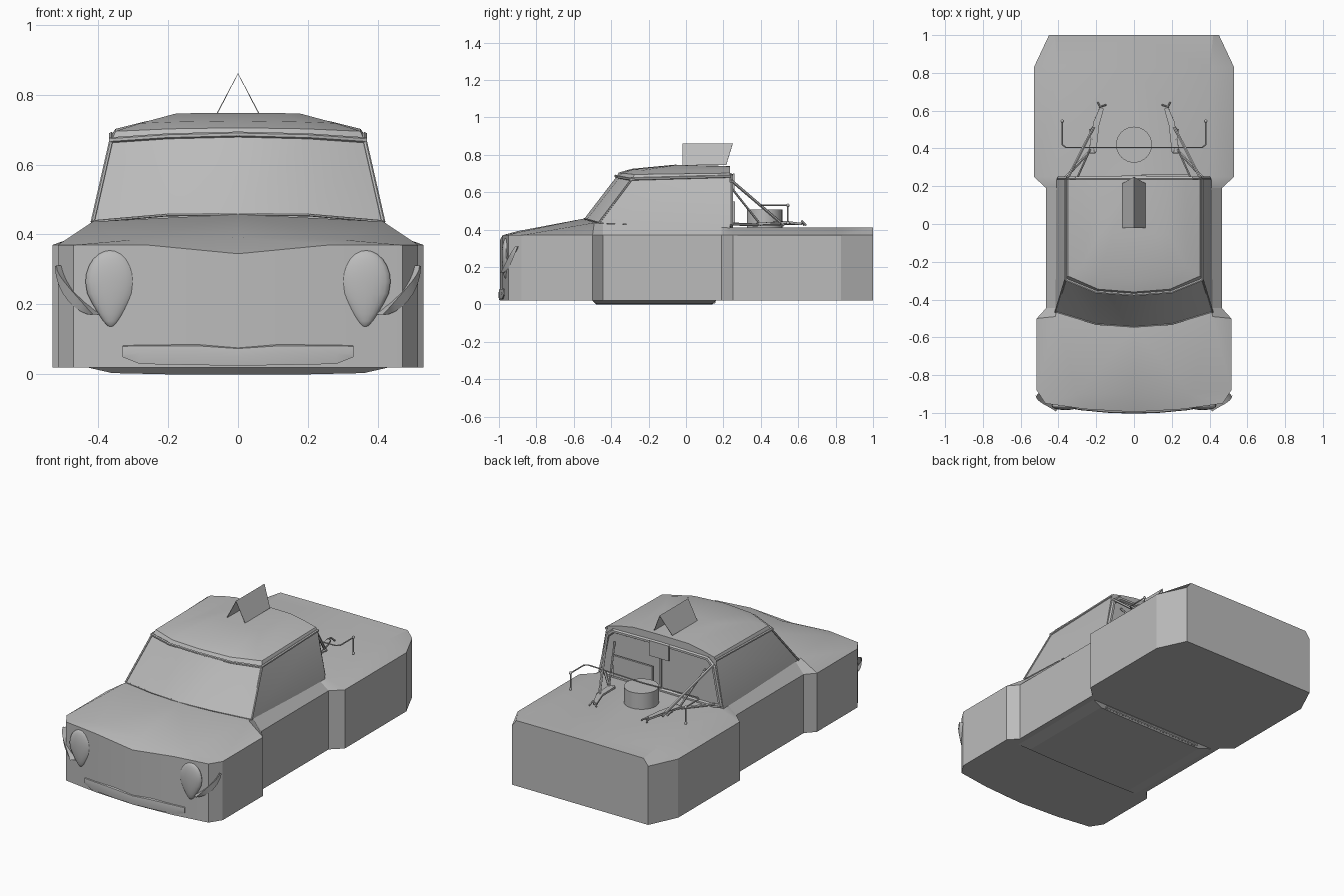
import bpy, bmesh, math
from mathutils import Vector

cube = bpy.data.objects.get("Cube")
if cube:
    bpy.data.objects.remove(cube)

grey = bpy.data.materials.new("plain grey")
grey.use_nodes = True
COLOUR = (0.5, 0.5, 0.5, 1)
grey.diffuse_color = COLOUR
grey.node_tree.nodes["Principled BSDF"].inputs["Base Color"].default_value = COLOUR


def finish(name, bm, mirror=False, smooth=None):
    bmesh.ops.recalc_face_normals(bm, faces=bm.faces)
    mesh = bpy.data.meshes.new(name)
    bm.to_mesh(mesh)
    bm.free()
    mesh.materials.append(grey)
    obj = bpy.data.objects.new(name, mesh)
    bpy.context.collection.objects.link(obj)
    if mirror:
        mod = obj.modifiers.new("Mirror", "MIRROR")
        mod.use_clip = True
    if smooth:
        bpy.ops.object.select_all(action="DESELECT")
        obj.select_set(True)
        bpy.context.view_layer.objects.active = obj
        bpy.ops.object.shade_smooth_by_angle(angle=math.radians(smooth))
    return obj


def loft(bm, sections):
    rows = [[bm.verts.new(p) for p in s] for s in sections]
    for a, b in zip(rows, rows[1:]):
        for i in range(len(a) - 1):
            bm.faces.new((a[i], a[i + 1], b[i + 1], b[i]))
    return rows


def tube(name, points, radius, both=False, sides=6):
    """Straight-segment tube along a path."""
    pts = [Vector(p) for p in points]
    bm = bmesh.new()
    for a, b in zip(pts, pts[1:]):
        d = b - a
        rot = d.to_track_quat("Z", "Y").to_matrix().to_4x4()
        rot.translation = (a + b) / 2
        bmesh.ops.create_cone(bm, cap_ends=True, segments=sides, radius1=radius,
                              radius2=radius, depth=d.length + radius, matrix=rot)
    return finish(name, bm, both, 50)


def box(name, low, high, both=False):
    bm = bmesh.new()
    bmesh.ops.create_cube(bm, size=1)
    for v in bm.verts:
        v.co = [(l + h) / 2 + c * (h - l) for c, l, h in zip(v.co, low, high)]
    return finish(name, bm, both)


def plate(name, profile, thickness, both=False):
    """Thin sheet from an outline, thickened by a modifier."""
    bm = bmesh.new()
    bm.faces.new([bm.verts.new(p) for p in profile])
    obj = finish(name, bm, both)
    mod = obj.modifiers.new("Solidify", "SOLIDIFY")
    mod.thickness = thickness
    mod.offset = 0
    return obj


# Body: half cross-sections from nose to tail
# edge y, edge x, shoulder y, shoulder x, shoulder z, centre y, centre z
FLOOR, EDGE = 0.02, 0.37
stations = [
    (-.95, .47, -.98, .26, .37, -.995, .345),
    (-.88, .515, -.9, .3, .385, -.9, .392),
    (-.5, .515, -.49, .415, .437, -.55, .458),
    (-.445, .465, -.445, .412, .432, -.45, .44),
    (.19, .465, .19, .41, .412, .19, .415),
    (.25, .53, .25, .41, .41, .25, .412),
    (.83, .53, .83, .40, .41, .83, .412),
    (1, .45, 1, .42, .41, 1, .412)]
bm = bmesh.new()
rows = loft(bm, [[(0, yc, FLOOR), (xi, yi, FLOOR), (x, y, FLOOR),
                  (x, y, EDGE), (xi, yi, zi), (0, yc, zc)]
                 for y, x, yi, xi, zi, yc, zc in stations])
for r in (rows[0], rows[-1]):
    bm.faces.new((r[0], r[1], r[4], r[5]))
    bm.faces.new((r[1], r[2], r[3], r[4]))
finish("body", bm, True, 20)

# Belly pan under the cab
bm = bmesh.new()
rows = loft(bm, [[(0, y, FLOOR), (.43, y, FLOOR), (.36, y + s, .004), (.18, y + s, 0), (0, y + s, 0)]
                 for y, s in ((-.5, .02), (.16, -.02))])
for r in rows:
    bm.faces.new(r)
finish("belly_pan", bm, True)
tube("underside_bar", [(-.33, .15, .012), (.33, .15, .012)], .008)

# Cab: rings rising from the waist to the roof
bm = bmesh.new()
rows = loft(bm, [
    [(0, -.545, .457), (.2, -.53, .455), (.415, -.465, .435), (.412, .235, .405), (0, .235, .405)],
    [(0, -.37, .685), (.2, -.355, .68), (.362, -.29, .668), (.362, .235, .685), (0, .235, .69)],
    [(0, -.36, .705), (.19, -.345, .702), (.35, -.275, .695), (.35, .235, .702), (0, .235, .71)],
    [(0, -.29, .725), (.18, -.28, .722), (.28, -.23, .718), (.27, .235, .722), (0, .235, .73)],
    [(0, -.06, .747), (.12, -.06, .747), (.18, -.05, .745), (.18, .235, .738), (0, .235, .74)]])
bm.faces.new(rows[-1])
finish("cab", bm, True, 25)

# Roof gutter, pillars and the rear window frame
tube("roof_gutter", [(0, -.375, .686), (.2, -.36, .681), (.362, -.295, .67),
                     (.362, .235, .685)], .008, True)
tube("front_pillar", [(.415, -.465, .437), (.362, -.29, .67)], .006, True)
tube("windscreen_sill", [(0, -.546, .457), (.2, -.531, .456), (.415, -.466, .437)], .004, True)
tube("rear_window_frame", [(0, .24, .69), (.31, .24, .685), (.35, .24, .65), (.395, .24, .43),
                           (.36, .24, .415), (0, .24, .415)], .012, True)
box("rear_window_divider", (-.006, .232, .41), (.006, .245, .69))
box("rear_sliding_panel", (.04, .25, .425), (.30, .262, .55))
box("rear_hanging_plate", (-.065, .25, .61), (.065, .258, .70))

# Folded roof sign
plate("roof_sign", [(0, -.02, .86), (0, .25, .86), (.06, .215, .745), (.06, -.02, .745)], .003, True)

# Drum on the rear deck
bm = bmesh.new()
bmesh.ops.create_cone(bm, cap_ends=True, segments=32, radius1=.095, radius2=.095, depth=.10)
bmesh.ops.translate(bm, verts=bm.verts, vec=(0, .42, .457))
finish("deck_drum", bm, smooth=40)

# Cross rail with hanging ends
tube("deck_rail", [(0, .405, .52), (.36, .405, .53), (.38, .42, .53), (.38, .545, .53),
                   (.38, .545, .43)], .004, True)
for name, z in (("rail_knob", .53), ("rail_foot", .435)):
    bm = bmesh.new()
    bmesh.ops.create_uvsphere(bm, u_segments=8, v_segments=6, radius=.009)
    bmesh.ops.translate(bm, verts=bm.verts, vec=(.38, .545, z))
    finish(name, bm, True, 60)

# Struts bracing the cab to the deck
tube("long_strut", [(.35, .245, .66), (.21, .52, .425)], .008, True)
tube("inner_strut", [(.30, .245, .62), (.23, .40, .425)], .006, True)
tube("strut_foot", [(.36, .25, .43), (.24, .38, .425), (.21, .38, .43), (.23, .50, .43)], .008, True)
plate("strut_bracket", [(.20, .38, .43), (.24, .38, .43), (.215, .54, .44), (.18, .62, .43),
                        (.16, .61, .43), (.185, .52, .44)], .012, True)
tube("bracket_tip", [(.15, .63, .425), (.18, .62, .445), (.19, .64, .425)], .005, True)

# Headlight housings on the nose
bm = bmesh.new()
bmesh.ops.create_uvsphere(bm, u_segments=20, v_segments=12, radius=1)
for v in bm.verts:
    x, y, z = v.co
    taper = 1 if z > -.2 else 1 + (z + .2) * .6
    v.co = (.363 + .073 * x * taper, -.963 + .022 * y, .265 + (.09 if z > 0 else .13) * z)
finish("headlight", bm, True, 50)

# Curved corner fins beside the headlights
bm = bmesh.new()
fin = []
for i in range(9):
    t = i / 8
    a = math.pi * (.5 + .5 * t)
    w = .035 * math.sin(math.pi * t) + .001
    x, z = .515 + .105 * math.cos(a * 1) * t, .31 - .14 * math.sin(math.pi * t / 2)
    y = -.90 - .08 * t
    fin.append([(x + .008, y, z), (x + .004, y - .012, z + w), (x - .03, y + .03, z + w / 2)])
loft(bm, fin)
finish("corner_fin", bm, True, 50)

# Front bumper
bm = bmesh.new()
rows = loft(bm, [[(x, y + .02, top), (x, y, top - .008), (x, y - .003, top - .03), (x, y, low),
                  (x, y + .02, low)]
                 for x, y, top, low in ((0, -1, .082, .025), (.12, -.998, .09, .027),
                                        (.28, -.983, .09, .03), (.33, -.975, .088, .05))])
bm.faces.new(rows[-1])
finish("front_bumper", bm, True, 40)
